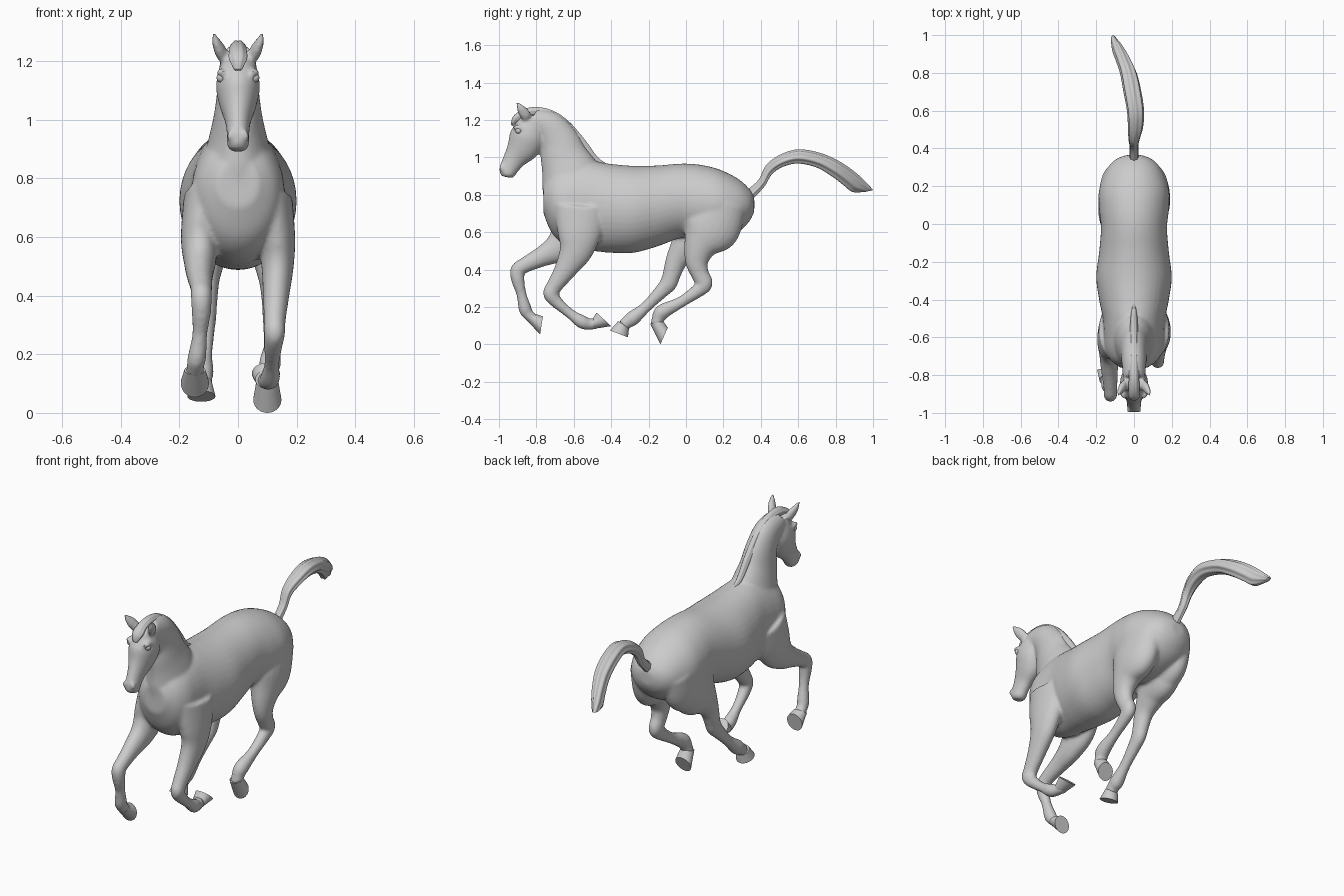
import bpy, bmesh, math
from mathutils import Vector


def smooth_path(st, k=6):
    """Catmull-Rom interpolation of number tuples."""
    out = []
    for i in range(len(st) - 1):
        p0, p1, p2, p3 = st[max(i - 1, 0)], st[i], st[i + 1], st[min(i + 2, len(st) - 1)]
        for j in range(k):
            t = j / k
            out.append([0.5 * (2 * b + (c - a) * t + (2 * a - 5 * b + 4 * c - d) * t * t
                               + (3 * b - a - 3 * c + d) * t ** 3)
                        for a, b, c, d in zip(p0, p1, p2, p3)])
    return out + [list(st[-1])]


def loft(bm, rings, n=28, groove=0.0):
    """Skin elliptical rings given as (centre, in-plane half axis, half width in x)."""
    loops = []
    for c, u, b in rings:
        loop = []
        for i in range(n):
            t = 2 * math.pi * i / n
            r = 1 + groove * math.cos(7 * t)
            loop.append(bm.verts.new(c + u * (math.cos(t) * r) + Vector((b * math.sin(t) * r, 0, 0))))
        loops.append(loop)
    for l1, l2 in zip(loops, loops[1:]):
        for i in range(n):
            bm.faces.new((l1[i], l1[(i + 1) % n], l2[(i + 1) % n], l2[i]))
    bm.faces.new(loops[0])
    bm.faces.new(loops[-1])


def tube(bm, stations, **kw):
    """Stations (x, y, z, half depth, half width); rings stand across the path."""
    p = smooth_path(stations)
    rings = []
    for i, (x, y, z, a, b) in enumerate(p):
        q, r = p[max(i - 1, 0)], p[min(i + 1, len(p) - 1)]
        rings.append((Vector((x, y, z)), Vector((0, q[2] - r[2], r[1] - q[1])).normalized() * a, b))
    loft(bm, rings, **kw)


def span(bm, stations, k=6, **kw):
    """Stations (x, y1, z1, y2, z2, half width); rings reach between two outline points."""
    loft(bm, [(Vector((x, (y1 + y2) / 2, (z1 + z2) / 2)), Vector((0, (y1 - y2) / 2, (z1 - z2) / 2)), b)
              for x, y1, z1, y2, z2, b in smooth_path(stations, k)], **kw)


def finish(name, bm, angle=60):
    bmesh.ops.recalc_face_normals(bm, faces=bm.faces)
    me = bpy.data.meshes.new(name)
    bm.to_mesh(me)
    bm.free()
    ob = bpy.data.objects.new(name, me)
    bpy.context.collection.objects.link(ob)
    bpy.ops.object.select_all(action='DESELECT')
    ob.select_set(True)
    bpy.context.view_layer.objects.active = ob
    bpy.ops.object.shade_smooth_by_angle(angle=math.radians(angle))
    return ob


body = bmesh.new()

# Torso: (y, top, bottom, half width)
torso = [(.365, .79, .71, .04), (.34, .83, .66, .10), (.28, .885, .60, .15), (.18, .935, .56, .185),
         (.08, .96, .55, .185), (-.02, .967, .57, .175), (-.15, .957, .525, .185), (-.28, .955, .49, .20),
         (-.40, .965, .49, .185), (-.50, .98, .50, .165), (-.58, .975, .51, .16), (-.66, .95, .54, .155),
         (-.72, .92, .60, .125), (-.762, .86, .70, .07)]
span(body, [(0, y, t, y, b, w) for y, t, b, w in torso], n=40)

# Neck
tube(body, [(0, -.59, .78, .17, .13), (0, -.615, .90, .16, .108), (0, -.65, 1.0, .13, .085),
            (0, -.68, 1.09, .107, .072), (0, -.735, 1.165, .087, .065), (0, -.82, 1.20, .062, .058)])

# Head
tube(body, [(0, -.82, 1.22, .045, .04), (0, -.83, 1.19, .07, .06), (0, -.845, 1.115, .096, .075),
            (0, -.872, 1.055, .088, .064), (0, -.915, .995, .062, .044), (0, -.945, .945, .051, .038),
            (0, -.955, .915, .044, .038), (0, -.96, .895, .03, .028)])

# Eye sockets and nostril rims
for s in (-1, 1):
    tube(body, [(s * .055, -.925, 1.158, .008, .008), (s * .06, -.90, 1.162, .013, .014),
                (s * .062, -.865, 1.15, .008, .008)], n=12)
    tube(body, [(s * .02, -.985, .965, .008, .008), (s * .027, -.985, .945, .014, .012),
                (s * .024, -.975, .92, .008, .008)], n=12)

# Ears
for s in (-1, 1):
    tube(body, [(s * .052, -.845, 1.21, .026, .02), (s * .062, -.868, 1.24, .03, .022),
                (s * .073, -.885, 1.265, .022, .016), (s * .083, -.906, 1.295, .006, .006)], n=16)

# Legs, shoulder or hip down to the pastern
front_right = [(.11, -.56, .74, .15, .075), (.13, -.57, .60, .12, .065), (.135, -.59, .50, .09, .055),
               (.13, -.645, .40, .06, .045), (.125, -.705, .31, .043, .037), (.125, -.722, .27, .042, .036),
               (.12, -.69, .225, .033, .031), (.115, -.62, .165, .027, .026), (.11, -.555, .12, .036, .034),
               (.10, -.51, .108, .03, .03), (.095, -.475, .115, .03, .032)]
front_left = [(-.11, -.56, .74, .15, .075), (-.13, -.61, .60, .12, .065), (-.13, -.68, .52, .082, .055),
              (-.13, -.77, .47, .055, .045), (-.125, -.86, .425, .042, .037), (-.125, -.90, .395, .04, .036),
              (-.125, -.898, .34, .035, .033), (-.13, -.88, .27, .027, .026), (-.14, -.86, .19, .035, .032),
              (-.145, -.843, .16, .03, .03), (-.147, -.815, .135, .03, .032)]
hind_right = [(.095, .19, .77, .14, .085), (.105, .13, .62, .155, .087), (.115, .075, .52, .09, .065),
              (.12, .058, .44, .062, .047), (.12, .075, .375, .048, .039), (.12, .097, .325, .046, .036),
              (.118, .06, .285, .037, .032), (.115, -.03, .225, .03, .028), (.11, -.125, .175, .041, .037),
              (.105, -.15, .135, .034, .033), (.10, -.155, .105, .034, .036)]
hind_left = [(-.095, .17, .76, .14, .085), (-.105, .08, .61, .15, .085), (-.11, .0, .52, .09, .065),
             (-.11, -.05, .45, .06, .047), (-.11, -.078, .37, .048, .039), (-.11, -.095, .325, .046, .036),
             (-.112, -.14, .275, .037, .032), (-.115, -.215, .20, .03, .028), (-.12, -.285, .14, .04, .037),
             (-.12, -.315, .12, .034, .033), (-.122, -.335, .10, .034, .036)]
for leg in (front_right, front_left, hind_right, hind_left):
    tube(body, leg, n=24)
# Buttock of the left side stays behind the swung leg
tube(body, [(-.095, .19, .77, .14, .085), (-.10, .14, .64, .15, .083), (-.105, .09, .54, .08, .06),
            (-.105, .06, .50, .03, .03)], n=24)

# Fuse the parts into one skin and soften the joins
body = finish("body", body)
rm = body.modifiers.new("fuse", 'REMESH')
rm.mode = 'VOXEL'
rm.voxel_size = .0085
rm.use_smooth_shade = True
sm = body.modifiers.new("soften", 'SMOOTH')
sm.factor = .5
sm.iterations = 8

# Hooves: coronet toe/heel, then sole toe/heel
hooves = {"hoof_front_right": (.095, (-.495, .083, -.495, .145), (-.40, .098, -.478, .17)),
          "hoof_front_left": (-.147, (-.852, .13, -.80, .162), (-.78, .053, -.765, .15)),
          "hoof_hind_right": (.10, (-.192, .11, -.122, .125), (-.137, .0, -.097, .09)),
          "hoof_hind_left": (-.125, (-.362, .125, -.305, .085), (-.407, .075, -.31, .038))}
for name, (x, top, sole) in hooves.items():
    bm = bmesh.new()
    span(bm, [(x, *top, .036), (x, *sole, .048)], k=4)
    finish(name, bm, 40)

# Mane ridge and forelock
bm = bmesh.new()
tube(bm, [(0, -.42, .955, .008, .006), (0, -.485, .99, .018, .016), (0, -.555, 1.075, .024, .02),
          (0, -.64, 1.172, .025, .022), (0, -.72, 1.226, .026, .024), (0, -.80, 1.246, .024, .026),
          (0, -.865, 1.236, .022, .028), (0, -.91, 1.205, .02, .03), (0, -.93, 1.17, .006, .012)], groove=.06)
finish("mane", bm, 80)

# Tail
bm = bmesh.new()
span(bm, [(0, .335, .83, .35, .77, .022), (0, .39, .88, .42, .845, .022), (0, .428, .955, .46, .91, .028),
          (.008, .50, 1.01, .52, .95, .038), (.008, .60, 1.04, .60, .967, .043),
          (-.01, .72, 1.02, .70, .945, .045), (-.03, .82, .975, .785, .895, .042),
          (-.06, .90, .92, .85, .845, .036), (-.085, .955, .87, .89, .815, .028),
          (-.11, 1.0, .825, .955, .815, .012)], groove=.08, n=42)
finish("tail", bm, 80)

# Eyes
for s, side in ((-1, "left"), (1, "right")):
    bm = bmesh.new()
    bmesh.ops.create_uvsphere(bm, u_segments=20, v_segments=12, radius=.017)
    bmesh.ops.translate(bm, verts=bm.verts, vec=(s * .056, -.895, 1.143))
    finish("eye_" + side, bm)
